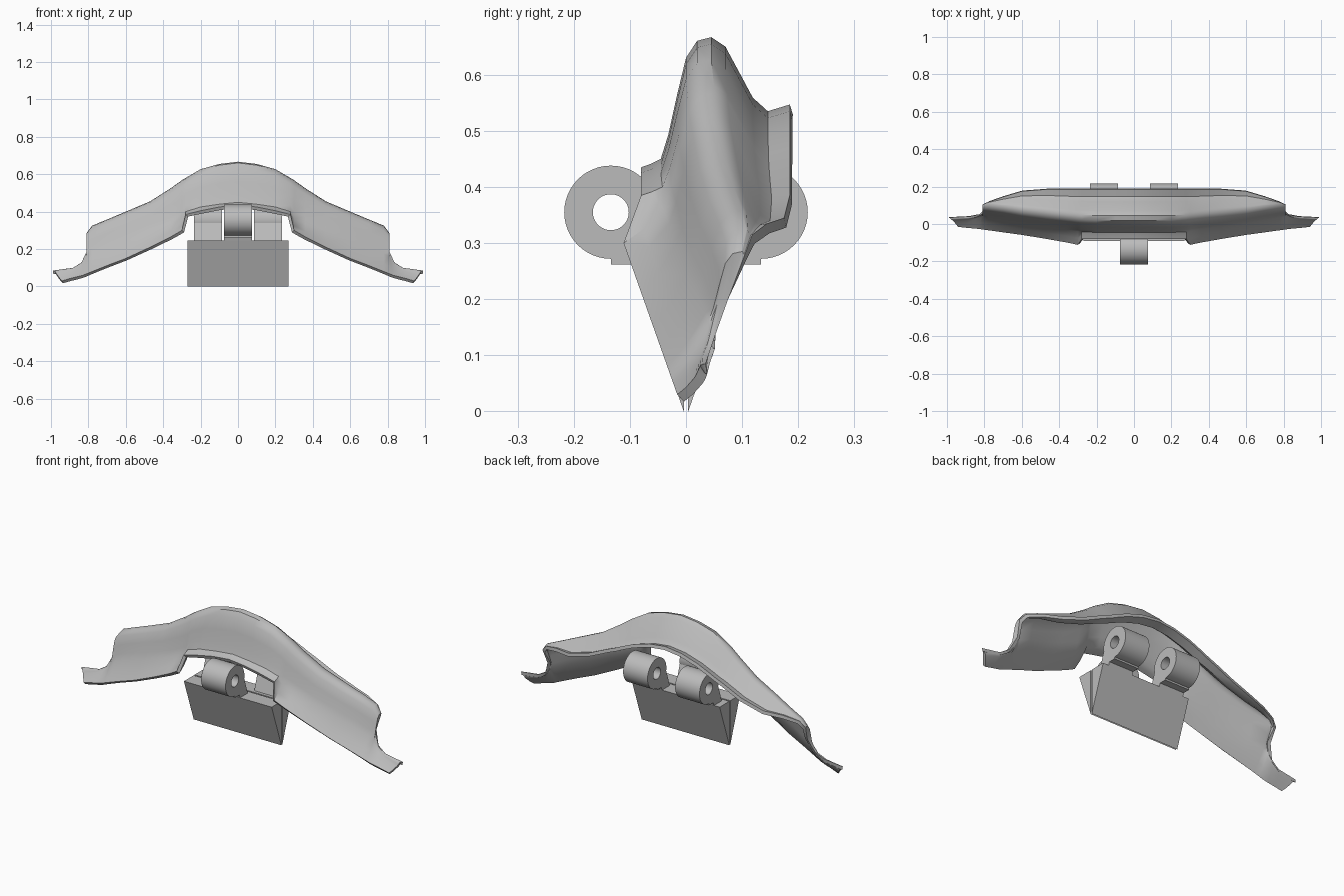
import bpy, bmesh, math

old = bpy.data.objects.get("Cube")
if old:
    bpy.data.objects.remove(old, do_unlink=True)

grey = bpy.data.materials.new("plain grey")
grey.use_nodes = True
colour = (0.5, 0.5, 0.5, 1)
grey.diffuse_color = colour
grey.node_tree.nodes["Principled BSDF"].inputs["Base Color"].default_value = colour


def finish(name, bm, angle=30):
    """Turn a bmesh into a named, shaded object."""
    bmesh.ops.recalc_face_normals(bm, faces=bm.faces)
    mesh = bpy.data.meshes.new(name)
    bm.to_mesh(mesh)
    bm.free()
    obj = bpy.data.objects.new(name, mesh)
    bpy.context.collection.objects.link(obj)
    mesh.materials.append(grey)
    bpy.ops.object.select_all(action='DESELECT')
    bpy.context.view_layer.objects.active = obj
    obj.select_set(True)
    bpy.ops.object.shade_smooth_by_angle(angle=math.radians(angle))
    return obj


def prism(name, outline, x0, x1):
    """Extrude a side outline of (y, z) points from x0 to x1."""
    bm = bmesh.new()
    face = bm.faces.new([bm.verts.new((x0, y, z)) for y, z in outline])
    moved = bmesh.ops.extrude_face_region(bm, geom=[face])["geom"]
    verts = [v for v in moved if isinstance(v, bmesh.types.BMVert)]
    bmesh.ops.translate(bm, verts=verts, vec=(x1 - x0, 0, 0))
    return finish(name, bm)


def tube(name, y, z, outer, inner, x0, x1, sides=48):
    """Hollow barrel along x."""
    bm = bmesh.new()
    rings = []
    for x, r in ((x0, inner), (x0, outer), (x1, outer), (x1, inner)):
        turns = [math.tau * i / sides for i in range(sides)]
        rings.append([bm.verts.new((x, y + r * math.cos(a), z + r * math.sin(a)))
                      for a in turns])
    for k in range(4):
        a, b = rings[k], rings[(k + 1) % 4]
        for i in range(sides):
            j = (i + 1) % sides
            bm.faces.new((a[i], a[j], b[j], b[i]))
    return finish(name, bm)


# Curved shell stations, centre to tip:
# x, crest y, crest z, wall foot y, wall foot z, brim x, brim z, back y, back z
STATIONS = [
    (0, .045, .667, -.045, .45, 0, .435, .185, .547),
    (.1, .045, .655, -.045, .44, .1, .425, .185, .535),
    (.2, .045, .627, -.045, .425, .2, .405, .185, .505),
    (.28, .05, .58, -.042, .4, .28, .385, .185, .47),
    (.3, .05, .568, -.04, .36, .3, .3, .185, .46),
    (.36, .055, .525, -.03, .335, .36, .265, .185, .435),
    (.47, .07, .455, -.02, .295, .47, .21, .185, .385),
    (.6, .085, .4, 0, .245, .6, .15, .175, .345),
    (.7, .1, .358, .02, .21, .7, .112, .145, .335),
    (.78, .108, .325, .035, .175, .78, .08, .118, .315),
    (.81, .1, .285, .04, .16, .81, .068, .105, .28),
    (.8, .075, .2, .035, .14, .83, .06, .075, .2),
    (.83, .05, .13, .03, .11, .86, .052, .05, .13),
    (.88, .04, .1, .02, .085, .9, .042, .04, .1),
    (.99, .035, .085, .015, .06, .94, .03, .035, .085),
]
WALL = [(.15, .2), (.32, .52), (.5, .83), (.72, .97), (1, 1)]
BACK = [(.18, .14), (.53, .9), (.72, 1.1), (1, 1)]


def section(x, cy, cz, fy, fz, bx, bz, ry, rz):
    """Brim, front wall, crest and back slope at one station."""
    by = -.005 - .354 * bz if x > .29 else -.08
    foot_x = (x + bx) / 2
    pts = [(bx, by, bz),
           ((bx + foot_x) / 2, (by + fy) / 2, bz + (fz - bz) * .42),
           (foot_x, fy, fz)]
    for s, t in WALL:
        pts.append((foot_x + (x - foot_x) * s, fy + (cy - fy) * s, fz + (cz - fz) * t))
    for s, t in BACK:
        pts.append((x, cy + (ry - cy) * s, cz + (rz - cz) * t))
    return pts


half = [section(*s) for s in STATIONS]
mirrored = [[(-x, y, z) for x, y, z in row] for row in reversed(half[1:])]
bm = bmesh.new()
grid = [[bm.verts.new(p) for p in row] for row in mirrored + half]
for a, b in zip(grid, grid[1:]):
    for i in range(len(a) - 1):
        bm.faces.new((a[i], b[i], b[i + 1], a[i + 1]))
bmesh.ops.remove_doubles(bm, verts=bm.verts, dist=.0005)
bmesh.ops.recalc_face_normals(bm, faces=bm.faces)
crest = max(bm.faces, key=lambda f: f.calc_center_median().z)
if crest.normal.z < 0:
    bmesh.ops.reverse_faces(bm, faces=bm.faces)
# Give the sheet thickness on its inner side
inner = {v: bm.verts.new(v.co - v.normal * .018) for v in list(bm.verts)}
rim = [e for e in bm.edges if e.is_boundary]
for face in list(bm.faces):
    bm.faces.new([inner[v] for v in reversed(face.verts)])
for edge in rim:
    a, b = edge.verts
    bm.faces.new((a, b, inner[b], inner[a]))
finish("curved_shell", bm, 40)

# Two hinge leaves standing back to back, with interleaved barrels
LEAF = [(-.004, 0), (-.09, .245), (-.004, .245)]
ARM = [(-.134, .262), (-.095, .262), (-.088, .24), (-.02, .24),
       (-.053, .34), (-.08, .355), (-.134, .3)]
for side, label, spans in ((1, "front", [(-.075, .075)]),
                           (-1, "back", [(-.235, -.085), (.085, .235)])):
    prism(label + "_hinge_leaf", [(y * side, z) for y, z in LEAF], -.27, .27)
    for x0, x1 in spans:
        tube(label + "_hinge_barrel", -.134 * side, .355, .083, .032, x0, x1)
        prism(label + "_hinge_arm", [(y * side, z) for y, z in ARM], x0, x1)
